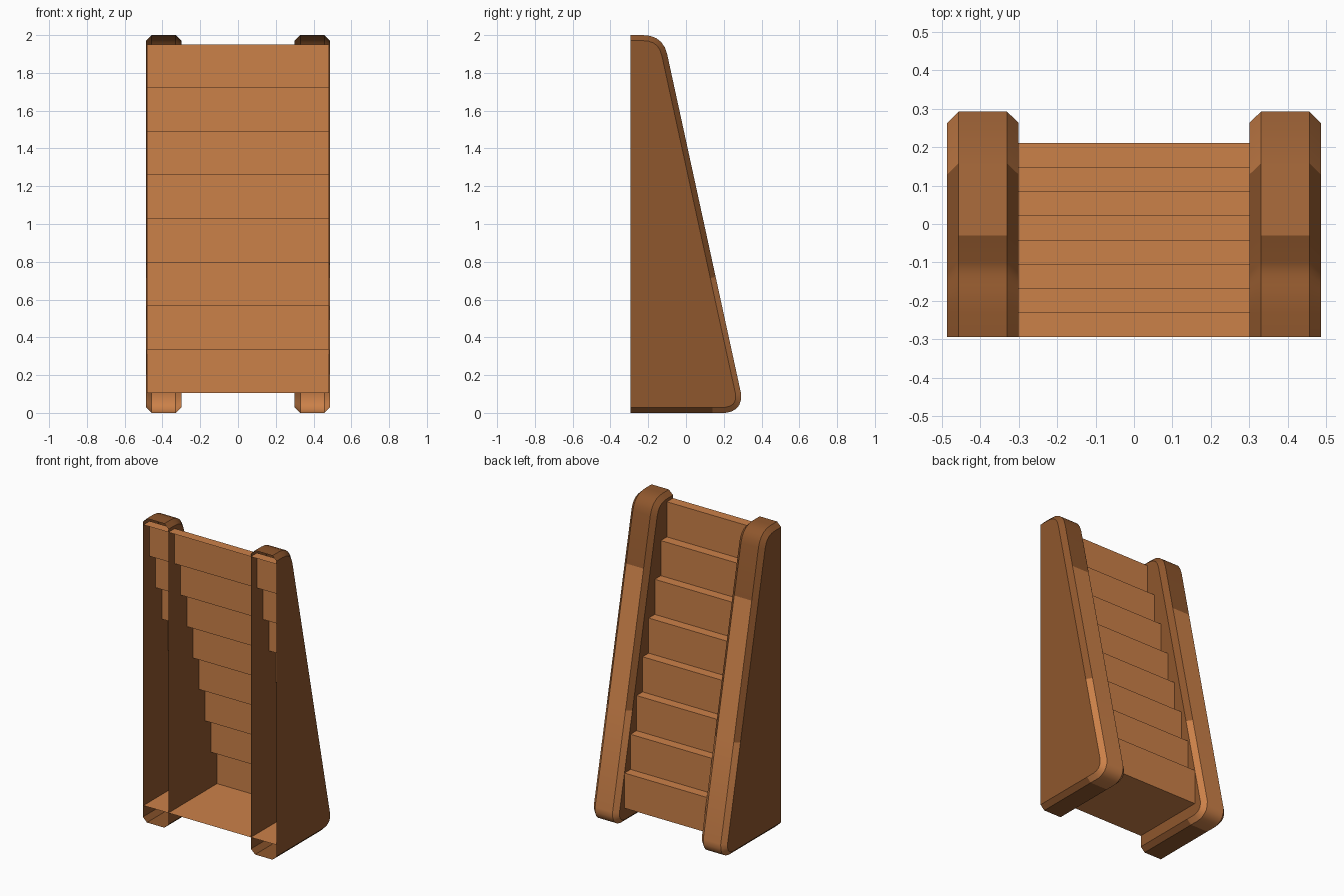
import bpy, bmesh
from mathutils import Vector

if "Cube" in bpy.data.objects:
    bpy.data.objects.remove(bpy.data.objects["Cube"])


def material(name, rgb):
    m = bpy.data.materials.new(name)
    m.diffuse_color = (*rgb, 1)
    m.use_nodes = True
    m.node_tree.nodes["Principled BSDF"].inputs["Base Color"].default_value = m.diffuse_color
    return m


LIGHT = material("light wood", (0.60, 0.218, 0.066))
DARK = material("dark wood", (0.275, 0.095, 0.026))


def finish(bm, name, mats):
    me = bpy.data.meshes.new(name)
    bm.to_mesh(me)
    bm.free()
    for m in mats:
        me.materials.append(m)
    ob = bpy.data.objects.new(name, me)
    bpy.context.collection.objects.link(ob)
    return ob


def curve(a, c, b, n):
    """Quadratic curve from a to b with control point c."""
    a, b, c = Vector(a), Vector(b), Vector(c)
    return [a * (1 - t) ** 2 + c * 2 * t * (1 - t) + b * t * t
            for t in (i / n for i in range(n + 1))]


# Side rail outline (y, z), open along the front face
FRONT = -0.294
top = curve((-0.23, 2.0), (-0.123, 2.0), (-0.10, 1.90), 5)
low = curve((0.292, 0.10), (0.299, 0.012), (0.21, 0.0), 5)


def on_slope(z):
    return top[-1].lerp(low[0], (1.90 - z) / 1.80)


outer = ([Vector((FRONT, 2.0))] + top + [on_slope(1.58), on_slope(0.72)]
         + low + [Vector((0.14, 0)), Vector((FRONT, 0))])


def inset(pts, d):
    """Offset the open outline inwards by d."""
    def normal(a, b):
        e = (b - a).normalized()
        return Vector((e.y, -e.x))
    out = []
    for i, p in enumerate(pts):
        n1 = normal(pts[max(i - 1, 0)], pts[max(i, 1)])
        n2 = normal(pts[min(i, len(pts) - 2)], pts[min(i + 1, len(pts) - 1)])
        m = n1 + n2
        out.append(p + m * (2 * d / m.length_squared))
    return out


inner = inset(outer, 0.029)


def rail(name, side):
    bm = bmesh.new()
    rows = [[bm.verts.new((side * x, p.x, p.y)) for p in prof]
            for x, prof in ((0.30, inner), (0.33, outer), (0.457, outer), (0.486, inner))]
    # rim band and its two chamfers; the lower part is worn to the light wood
    for r in range(3):
        limit = 1.59 if r == 1 else 0.73
        for i in range(len(outer) - 1):
            f = bm.faces.new((rows[r][i], rows[r][i + 1], rows[r + 1][i + 1], rows[r + 1][i]))
            a, b = outer[i], outer[i + 1]
            f.material_index = 1 if a.y < limit and b.x > 0.13 or (
                a.y < limit and b.y > 0.05) else 0
            f.smooth = True
    # flat cheeks
    for row in (rows[0], rows[3]):
        bm.faces.new(row).smooth = True
    bmesh.ops.recalc_face_normals(bm, faces=bm.faces)
    c = Vector((side * 0.393, -0.1, 0.9))
    ref = max(bm.faces, key=lambda f: f.calc_area())
    if ref.normal.dot(ref.calc_center_median() - c) < 0:
        bmesh.ops.reverse_faces(bm, faces=bm.faces)
    ob = finish(bm, name, [DARK, LIGHT])
    bpy.ops.object.select_all(action='DESELECT')
    ob.select_set(True)
    bpy.context.view_layer.objects.active = ob
    bpy.ops.object.shade_smooth_by_angle(angle=0.55)


rail("left_rail", -1)
rail("right_rail", 1)

# Eight steps as a folded sheet with a floor, running through both rails
path = [(FRONT, 0.105)]
y, z = 0.211, 0.105
for i in range(8):
    path += [(y, z), (y, z + 0.2308)]
    y, z = y - 0.063, z + 0.2308
path.append((FRONT, z))
bm = bmesh.new()
a, b = ([bm.verts.new((x, py, pz)) for py, pz in path] for x in (-0.482, 0.482))
for i in range(len(path) - 1):
    bm.faces.new((a[i], b[i], b[i + 1], a[i + 1]))
bm.normal_update()
if bm.faces[:][0].normal.z > 0:
    bmesh.ops.reverse_faces(bm, faces=bm.faces)
finish(bm, "stair_steps", [LIGHT])
